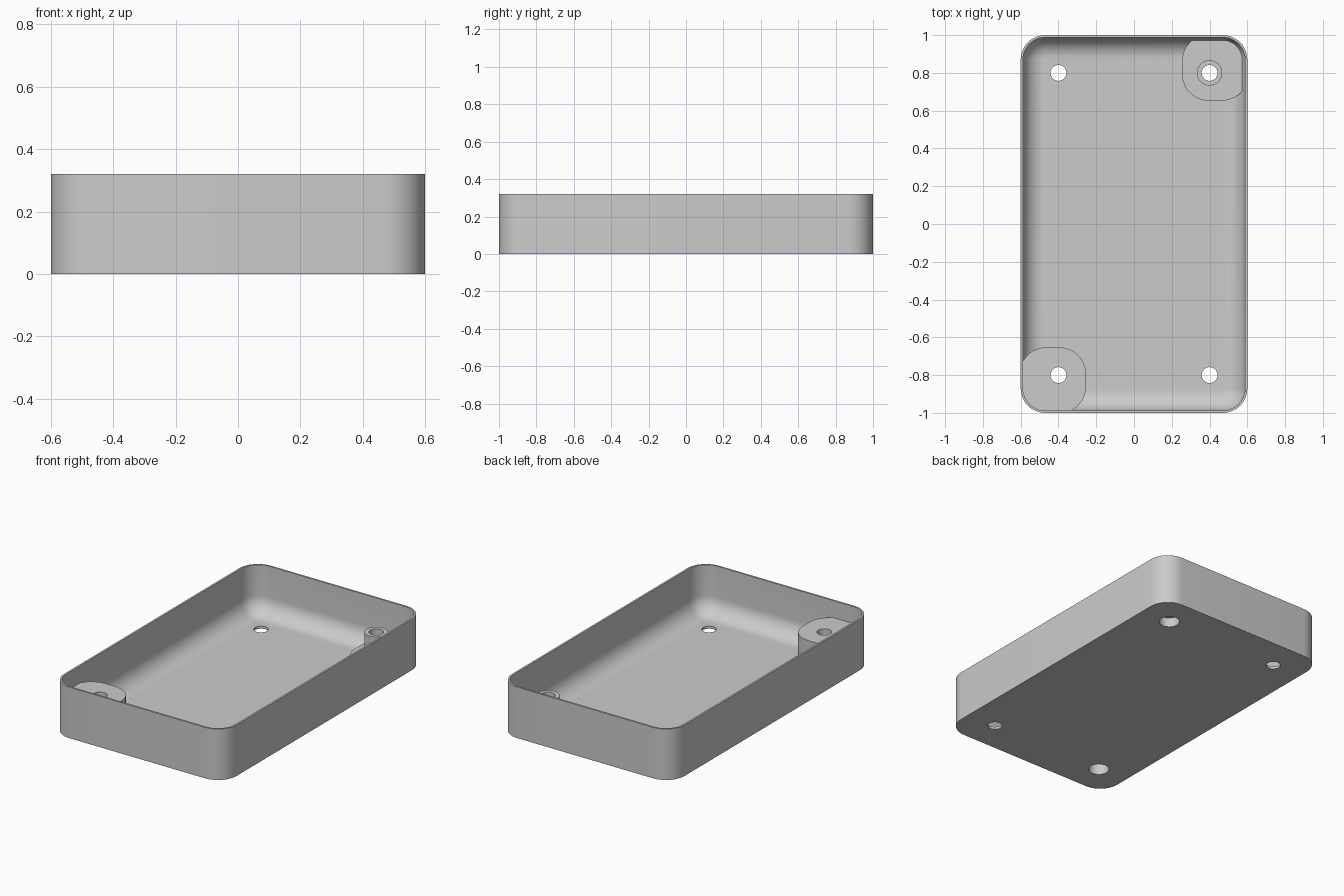
import bpy, bmesh
from math import sin, cos, pi, radians

if "Cube" in bpy.data.objects:
    bpy.data.objects.remove(bpy.data.objects["Cube"], do_unlink=True)

HX, HY, H = 0.6, 1.0, 0.32      # half width, half length, height
WALL, FLOOR = 0.012, 0.016
CORNER, FILLET = 0.13, 0.11
POST_X, POST_Y = 0.4, 0.8       # screw positions
POST_TOP, PAD_TOP = 0.213, 0.07

grey = bpy.data.materials.new("plain grey")
grey.use_nodes = True
grey.diffuse_color = (0.6, 0.6, 0.6, 1)
grey.node_tree.nodes["Principled BSDF"].inputs["Base Color"].default_value = (0.6, 0.6, 0.6, 1)


def rounded_rect(hx, hy, r, cx=0, cy=0, steps=12):
    """Outline of a rounded rectangle, counter-clockwise."""
    pts = []
    for k, (sx, sy) in enumerate([(1, 1), (-1, 1), (-1, -1), (1, -1)]):
        for i in range(steps + 1):
            a = (k + i / steps) * pi / 2
            pts.append((cx + sx * (hx - r) + r * cos(a), cy + sy * (hy - r) + r * sin(a)))
    return pts


def circle(r, cx, cy, steps=48):
    return [(cx + r * cos(2 * pi * i / steps), cy + r * sin(2 * pi * i / steps)) for i in range(steps)]


def loft(name, sections):
    """Closed solid through a list of (outline, height) sections."""
    bm = bmesh.new()
    rings = [[bm.verts.new((x, y, z)) for x, y in outline] for outline, z in sections]
    for low, high in zip(rings, rings[1:]):
        n = len(low)
        for i in range(n):
            j = (i + 1) % n
            bm.faces.new((low[i], low[j], high[j], high[i]))
    bm.faces.new(rings[0][::-1])
    bm.faces.new(rings[-1])
    bmesh.ops.recalc_face_normals(bm, faces=bm.faces)
    mesh = bpy.data.meshes.new(name)
    bm.to_mesh(mesh)
    bm.free()
    mesh.materials.append(grey)
    obj = bpy.data.objects.new(name, mesh)
    bpy.context.collection.objects.link(obj)
    return obj


def prism(name, outline, z0, z1):
    return loft(name, [(outline, z0), (outline, z1)])


def boolean(obj, other, operation):
    mod = obj.modifiers.new(operation.title(), "BOOLEAN")
    mod.object, mod.operation, mod.solver = other, operation, "EXACT"
    bpy.context.view_layer.objects.active = obj
    bpy.ops.object.modifier_apply(modifier=mod.name)


# Open tray with a rounded inner floor edge
outer = rounded_rect(HX, HY, CORNER)
sections = [(outer, 0), (outer, H), (rounded_rect(HX - WALL, HY - WALL, CORNER - WALL), H)]
for i in range(13):
    a = i / 12 * pi / 2
    inset = WALL + FILLET * (1 - cos(a))
    sections.append((rounded_rect(HX - inset, HY - inset, CORNER - inset),
                     FLOOR + FILLET * (1 - sin(a))))
tray = loft("tray", sections)

# Corner blocks, trimmed inside the wall
blocks = []
for name, side, top in (("tall_corner_post", -1, POST_TOP), ("low_corner_pad", 1, PAD_TOP)):
    outline = rounded_rect(0.175, 0.175, 0.14, side * 0.43, side * 0.828)
    blocks.append(prism(name, outline, FLOOR / 2, top))
skin = WALL / 2
trimmer = prism("trimmer", rounded_rect(HX - skin, HY - skin, CORNER - skin), -1, 1)
for block in blocks:
    boolean(block, trimmer, "INTERSECT")

# Screw boss standing on the low pad
boss = prism("screw_boss", circle(0.067, POST_X, POST_Y), FLOOR, POST_TOP)

# Screw holes, with wider recesses underneath the two posts
parts = [tray, *blocks, boss]
cutters = [trimmer]
for sx in (-1, 1):
    for sy in (-1, 1):
        x, y = sx * POST_X, sy * POST_Y
        drill = prism("drill", circle(0.042, x, y), -1, 1)
        cutters.append(drill)
        targets = [tray]
        if sx == sy:
            targets = [tray, blocks[0]] if sx < 0 else [tray, blocks[1], boss]
            recess = prism("recess", circle(0.06, x, y), -1, 0.15 if sx < 0 else 0.06)
            cutters.append(recess)
            for part in targets:
                boolean(part, recess, "DIFFERENCE")
        for part in targets:
            boolean(part, drill, "DIFFERENCE")

for cutter in cutters:
    bpy.data.objects.remove(cutter, do_unlink=True)

# Smooth rounded surfaces, crisp edges
bpy.ops.object.select_all(action="DESELECT")
for part in parts:
    part.select_set(True)
bpy.context.view_layer.objects.active = tray
bpy.ops.object.shade_smooth_by_angle(angle=radians(30))
